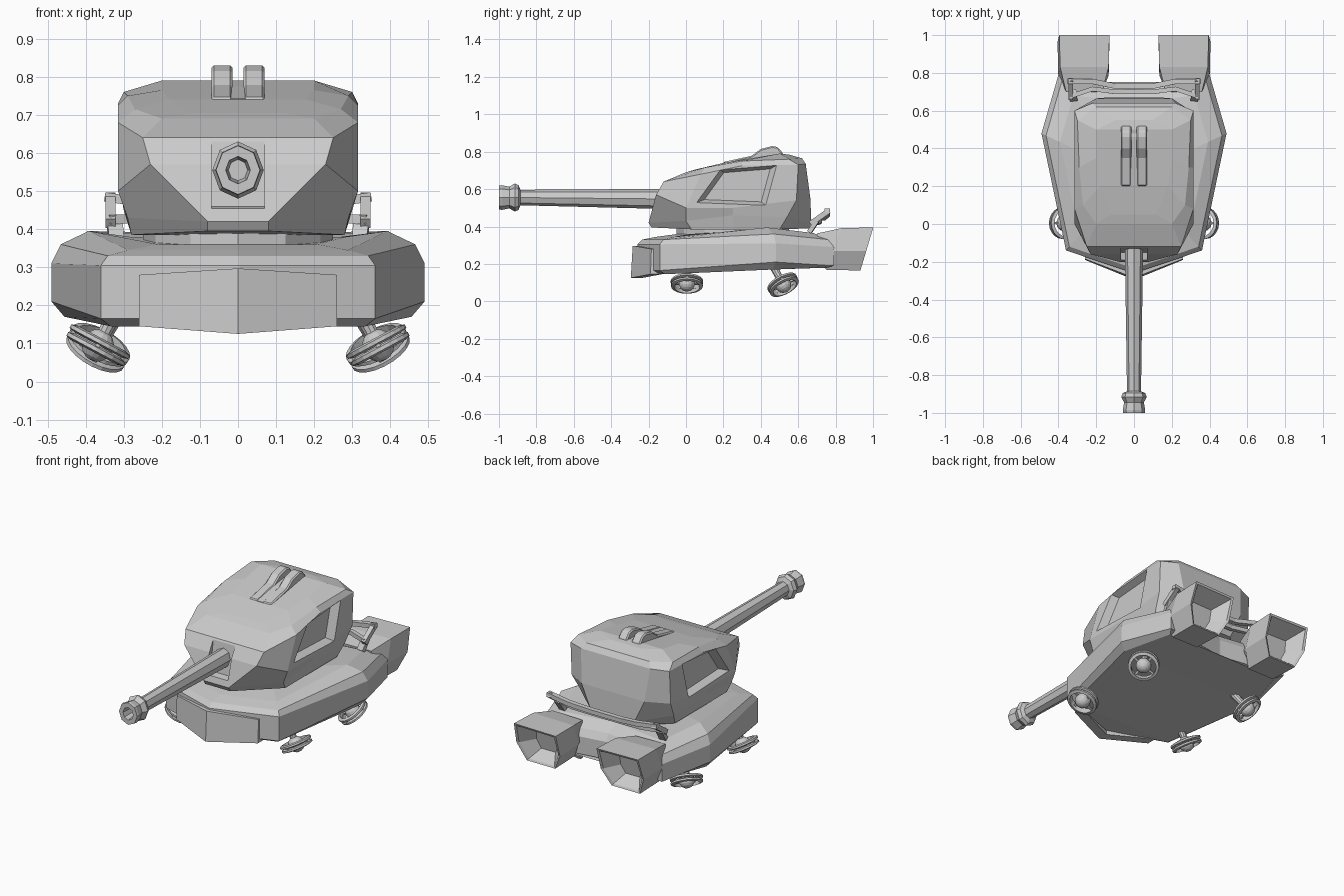
import bpy, bmesh, math
from mathutils import Vector, Matrix

if "Cube" in bpy.data.objects:
    bpy.data.objects.remove(bpy.data.objects["Cube"])

grey = bpy.data.materials.new("plain grey")
grey.diffuse_color = (0.6, 0.6, 0.6, 1)
grey.use_nodes = True
grey.node_tree.nodes["Principled BSDF"].inputs["Base Color"].default_value = grey.diffuse_color


def finish(name, bm, mirror=False):
    bmesh.ops.recalc_face_normals(bm, faces=bm.faces)
    me = bpy.data.meshes.new(name)
    bm.to_mesh(me)
    bm.free()
    me.materials.append(grey)
    ob = bpy.data.objects.new(name, me)
    bpy.context.collection.objects.link(ob)
    if mirror:
        ob.modifiers.new("mirror", 'MIRROR')
    return ob


def loft(name, rings, mirror=False, cap=True, strip=False):
    """Skin closed rings; strip caps join mirrored half rings with quads."""
    bm = bmesh.new()
    vs = [[bm.verts.new(p) for p in r] for r in rings]
    n = len(vs[0])
    for a, b in zip(vs, vs[1:]):
        for i in range(n):
            j = (i + 1) % n
            bm.faces.new((a[i], a[j], b[j], b[i]))
    for r in (vs[0], vs[-1]):
        if strip:
            for i in range(n // 2 - 1):
                bm.faces.new((r[i], r[i + 1], r[n - 2 - i], r[n - 1 - i]))
        elif cap:
            bm.faces.new(r)
    return finish(name, bm, mirror)


def both(half):
    return half + [(-x, y, z) for x, y, z in reversed(half)]


def prism(name, yz, x0, x1, mirror=False):
    return loft(name, [[(x, y, z) for y, z in yz] for x in (x0, x1)], mirror)


def bar(name, path, w, h, mirror=False):
    """Rectangular bar along a path running mostly in x or y."""
    rings = []
    for i, p in enumerate(path):
        t = Vector(path[min(i + 1, len(path) - 1)]) - Vector(path[max(i - 1, 0)])
        s = t.cross(Vector((0, 0, 1))).normalized()
        u = s.cross(t).normalized()
        rings.append([Vector(p) + s * w * a + u * h * b
                      for a, b in ((-1, -1), (1, -1), (1, 1), (-1, 1))])
    return loft(name, rings, mirror)


def cut(ob, cutter):
    cutter.hide_render = True
    cutter.hide_viewport = False
    cutter.display_type = 'WIRE'
    m = ob.modifiers.new("cut", 'BOOLEAN')
    m.operation, m.object, m.solver = 'DIFFERENCE', cutter, 'EXACT'


# Hull: stacked outlines, rising from nose to the widest point, falling at the tail
outline = [(.004, -.26), (.36, -.14), (.49, .48), (.40, .79), (.13, .75), (.004, .73)]
nose_z = (0, 0, 1, 2, 2, 2)
levels = [(.07, (.145, .17, .18)), (0, (.165, .21, .19)), (0, (.305, .31, .29)),
          (.05, (.33, .36, .33)), (.2, (.345, .395, .365)), (.42, (.36, .38, .375))]
hull_rings = []
for inset, zs in levels:
    s = 1 - inset
    hull_rings.append(both([(x * s, .25 + (y - .25) * s, zs[k])
                            for (x, y), k in zip(outline, nose_z)]))
loft("hull", hull_rings, strip=True)

# Nose armour plate, folded at the centre line
plate = [[(x, y + d, z) for x, y, z in ((-.26, -.19, .145), (0, -.295, .125), (.26, -.19, .145))]
         + [(x, y + d, z) for x, y, z in ((.26, -.185, .28), (0, -.285, .297), (-.26, -.185, .28))]
         for d in (0, .06)]
bm = bmesh.new()
f, b = [[bm.verts.new(p) for p in r] for r in plate]
for r in (f, b):
    bm.faces.new((r[0], r[1], r[4], r[5]))
    bm.faces.new((r[1], r[2], r[3], r[4]))
for i in range(6):
    j = (i + 1) % 6
    bm.faces.new((f[i], f[j], b[j], b[i]))
finish("nose_plate", bm)

# Turret ring between hull and turret
ring = [[(.25 * math.cos(a), .25 + .3 * math.sin(a), z)
         for a in [k * math.tau / 12 for k in range(12)]] for z in (.34, .40)]
loft("turret_ring", ring)

# Turret: stacked half rings from the base up
turret_half = [
    [(.08, -.185, .395), (.28, .03, .385), (.28, .25, .385), (.28, .50, .385), (.13, .66, .39)],
    [(.08, -.20, .42), (.29, .0, .43), (.30, .25, .46), (.30, .54, .45), (.14, .67, .42)],
    [(.23, -.16, .57), (.315, .0, .50), (.315, .25, .50), (.315, .59, .54), (.20, .665, .55)],
    [(.25, -.12, .64), (.315, .08, .68), (.315, .3, .725), (.315, .60, .73), (.22, .64, .735)],
    [(.20, .0, .69), (.27, .1, .715), (.29, .3, .75), (.30, .55, .76), (.20, .62, .765)],
    [(.12, .05, .705), (.18, .2, .74), (.20, .35, .765), (.20, .5, .79), (.10, .55, .785)]]
turret = loft("turret", [both(h) for h in turret_half], strip=True)

# Recessed side panels and the gun slot
panel = [(.05, .525), (.18, .705), (.49, .73), (.43, .51)]
cy, cz = .29, .62
cutter = loft("side_panel_cutter",
              [[(x, cy + (y - cy) * s, cz + (z - cz) * s) for y, z in panel]
               for x, s in ((.345, 1.1), (.275, .8))], mirror=True)
cut(turret, cutter)
cut(turret, prism("gun_slot_cutter",
                  [(-.3, .44), (-.3, .63), (-.125, .63), (-.15, .46)], -.07, .07))


# Gun barrel and muzzle, eight sided
def gun_part(name, prof):
    loft(name, [[(r * .9 * math.sin(k * math.pi / 4), y, z + r * math.cos(k * math.pi / 4))
                 for k in range(8)] for y, r, z in prof])


gun_part("barrel", [(-.08, .053, .548), (-.16, .053, .548), (-.90, .041, .555)])
gun_part("muzzle", [(-.885, .04, .555), (-.895, .066, .555), (-.915, .075, .555),
                    (-.945, .058, .555), (-.985, .066, .555), (-1.0, .064, .555),
                    (-1.0, .036, .555), (-.93, .028, .555)])

# Roof hatch: two raised wedges with a groove between
wedge = [(.2, .70), (.2, .745), (.35, .778), (.40, .815), (.46, .83), (.49, .825), (.52, .79), (.52, .72)]
hatch = prism("hatch_wedge", wedge, .014, .07, mirror=True)
bev = hatch.modifiers.new("bevel", 'BEVEL')
bev.width, bev.segments = .007, 1
prism("hatch_groove", [(.2, .70), (.2, .743), (.36, .775), (.46, .79), (.52, .78), (.52, .72)], -.02, .02)

# Exhaust nozzles: slanted mouth with a tapering hollow
section = [(.13, .39), (.395, .395), (.405, .27), (.36, .165), (.18, .165), (.13, .26)]


def nozzle_ring(y, s, slant):
    mx, mz = .267, .28
    return [(mx + (x - mx) * s, y + (z - .39) * slant, mz + (z - mz) * s) for x, z in section]


loft("exhaust_nozzle", [nozzle_ring(.70, .72, -.1), nozzle_ring(.83, .97, .35),
                        nozzle_ring(1.0, 1, .3), nozzle_ring(.995, .9, .3),
                        nozzle_ring(.89, .5, .1)], mirror=True)

# Rear rail: two wavy bars joined by end posts
upper = [(.35, .755, .485), (.22, .755, .465), (.10, .73, .445)]
lower = [(.34, .675, .425), (.22, .715, .43), (.10, .70, .42)]
bar("rear_rail_upper", both(upper), .014, .012)
bar("rear_rail_lower", both(lower), .012, .012)
bar("rear_rail_post", [(.335, .665, .415), (.335, .765, .485)], .013, .014, mirror=True)
bar("rear_rail_foot", [(.32, .66, .37), (.325, .70, .43)], .02, .012, mirror=True)


# Hover pods: ball in a double ring on a strut
def add_ring(bm, radius, height, w, h, mat):
    rows = []
    for k in range(20):
        a = k * math.tau / 20
        rows.append([bm.verts.new(mat @ Vector(((radius + dx) * math.cos(a),
                                                (radius + dx) * math.sin(a), height + dz)))
                     for dx, dz in ((-w, -h), (w, -h * .5), (w, h * .5), (-w, h))])
    for k in range(20):
        a, b = rows[k], rows[(k + 1) % 20]
        for i in range(4):
            j = (i + 1) % 4
            bm.faces.new((a[i], a[j], b[j], b[i]))


def pod(name, center, axis):
    mat = Matrix.Translation(center) @ Vector((0, 0, 1)).rotation_difference(Vector(axis)).to_matrix().to_4x4()
    bm = bmesh.new()
    add_ring(bm, .079, .011, .008, .010, mat)
    add_ring(bm, .077, -.011, .008, .010, mat)
    bmesh.ops.create_uvsphere(bm, u_segments=14, v_segments=9, radius=.043, matrix=mat)
    bmesh.ops.create_cone(bm, cap_ends=True, segments=10, radius1=.018, radius2=.022, depth=.11,
                          matrix=mat @ Matrix.Translation((0, 0, .075)))
    # thin spokes holding the rings to the ball
    for turn in (0, math.pi / 2):
        bmesh.ops.create_cube(bm, size=1, matrix=mat @ Matrix.Rotation(turn, 4, 'Z')
                              @ Matrix.Diagonal((.155, .012, .008, 1)))
    finish(name, bm, mirror=True)


pod("front_hover_pod", (.368, .005, .095), (-.47, 0, .88))
pod("rear_hover_pod", (.368, .52, .088), (-.45, -.43, .80))
